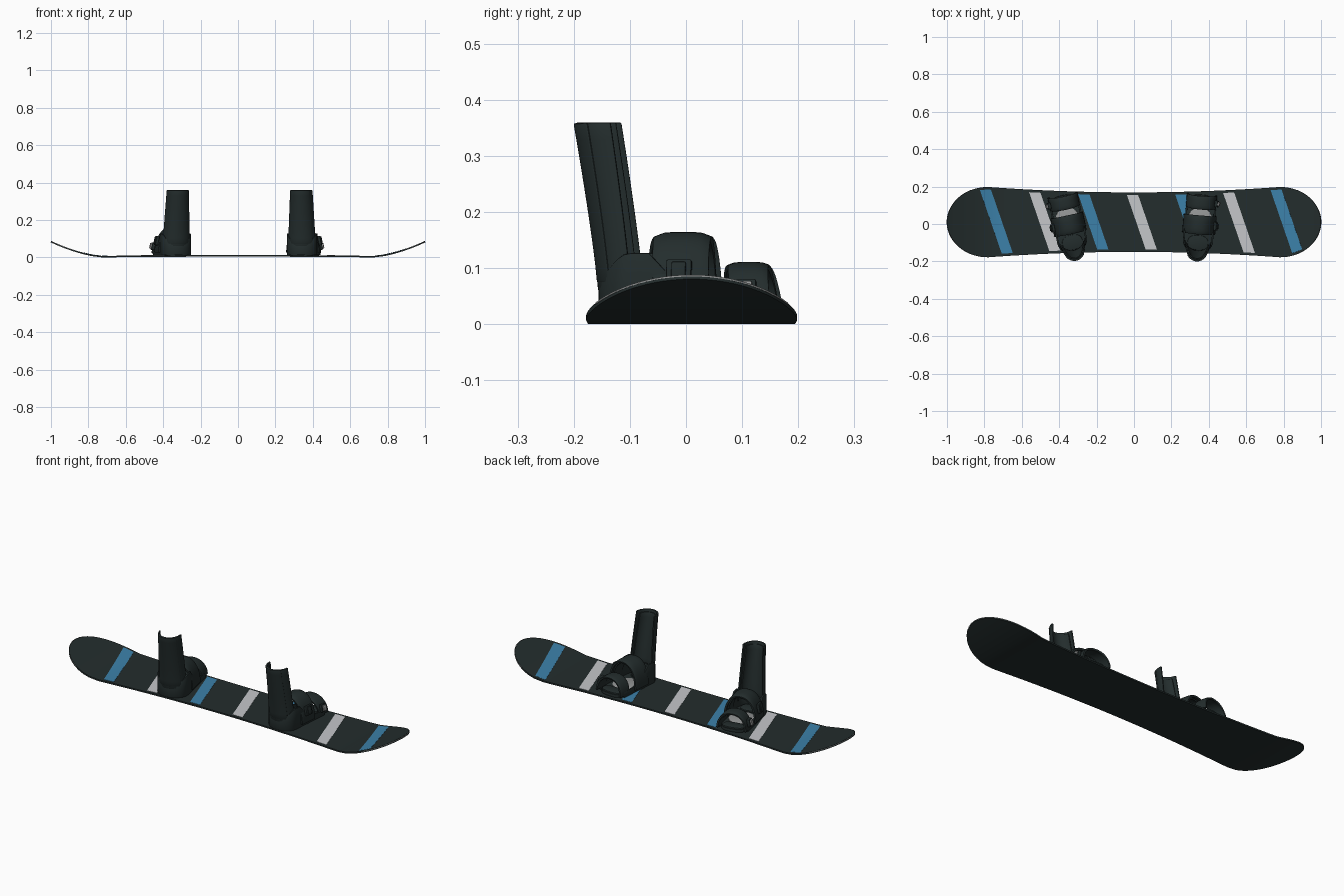
import bpy, bmesh
from math import sin, cos, pi, sqrt, radians
from mathutils import Matrix, Vector

cube = bpy.data.objects.get("Cube")
if cube:
    bpy.data.objects.remove(cube)


def material(name, rgb):
    m = bpy.data.materials.new(name)
    m.use_nodes = True
    m.diffuse_color = (*rgb, 1)
    node = next(n for n in m.node_tree.nodes if n.type == 'BSDF_PRINCIPLED')
    node.inputs["Base Color"].default_value = (*rgb, 1)
    node.inputs["Roughness"].default_value = 0.6
    return m


DARK = material("dark slate", (0.017, 0.026, 0.026))
BLUE = material("blue", (0.045, 0.22, 0.40))
WHITE = material("off white", (0.56, 0.57, 0.59))
GREY = material("grey", (0.30, 0.31, 0.31))


def finish(name, bm, mat, place, thick=0, bevel=0):
    mesh = bpy.data.meshes.new(name)
    bm.to_mesh(mesh)
    bm.free()
    mesh.materials.append(mat)
    ob = bpy.data.objects.new(name, mesh)
    bpy.context.collection.objects.link(ob)
    ob.matrix_world = place
    if thick:
        s = ob.modifiers.new("thickness", 'SOLIDIFY')
        s.thickness, s.offset = thick, 0
    if bevel:
        b = ob.modifiers.new("bevel", 'BEVEL')
        b.width, b.segments, b.limit_method = bevel, 2, 'ANGLE'
        b.angle_limit = radians(40)
    bpy.ops.object.select_all(action='DESELECT')
    ob.select_set(True)
    bpy.context.view_layer.objects.active = ob
    bpy.ops.object.convert(target='MESH')
    bpy.ops.object.shade_smooth_by_angle(angle=radians(35))
    return ob


def sheet(name, rows, mat, place=Matrix(), thick=0, bevel=0):
    """Skin a grid of points into a sheet."""
    bm = bmesh.new()
    grid = [[bm.verts.new(p) for p in row] for row in rows]
    for a, b in zip(grid, grid[1:]):
        for i in range(len(a) - 1):
            bm.faces.new((a[i], a[i + 1], b[i + 1], b[i]))
    return finish(name, bm, mat, place, thick, bevel)


def slab(name, hw, hl, yc, z0, z1, power, mat, place, bevel=0):
    """Extruded superellipse plate."""
    bm = bmesh.new()
    pts = []
    for i in range(40):
        c, s = cos(i * pi / 20), sin(i * pi / 20)
        x = hw * abs(c) ** (2 / power) * (1 if c > 0 else -1)
        y = hl * abs(s) ** (2 / power) * (1 if s > 0 else -1)
        pts.append(bm.verts.new((x, yc + y, z0)))
    face = bm.faces.new(pts)
    top = bmesh.ops.extrude_face_region(bm, geom=[face])["geom"]
    bmesh.ops.translate(bm, vec=(0, 0, z1 - z0),
                        verts=[v for v in top if isinstance(v, bmesh.types.BMVert)])
    bmesh.ops.recalc_face_normals(bm, faces=bm.faces)
    return finish(name, bm, mat, place, bevel=bevel)


def box(name, size, centre, mat, place, tilt=0):
    bm = bmesh.new()
    bmesh.ops.create_cube(bm, size=1, matrix=Matrix.Translation(centre)
                          @ Matrix.Rotation(tilt, 4, 'Y') @ Matrix.Diagonal((*size, 1)))
    return finish(name, bm, mat, place, bevel=0.003)


# Board: sidecut outline, slight camber and upturned round tips
YC, SHOULDER, THICK = 0.01, 0.78, 0.008


def half_width(x):
    x = abs(x)
    if x <= SHOULDER:
        return 0.159 + 0.029 * (x / SHOULDER) ** 2
    t = (x - SHOULDER) / (1 - SHOULDER)
    return max(0.008, 0.188 * sqrt(max(0, 1 - t * t)))


def rise(x):
    x = abs(x)
    if x < 0.72:
        return 0.004 + 0.004 * (1 - (x / 0.72) ** 2)
    return 0.004 + 0.08 * ((x - 0.72) / 0.28) ** 1.6


half = [i * SHOULDER / 16 for i in range(16)]
half += [SHOULDER + (1 - SHOULDER) * sin(i * pi / 36) for i in range(19)]
stations = [-x for x in reversed(half[1:])] + half
sheet("board", [[(x, YC + half_width(x) * k / 4, rise(x)) for k in range(-4, 5)]
                for x in stations], DARK, thick=THICK)

# Pale edge strip around each tip
for side, label in ((1, "left"), (-1, "right")):
    tip = [x for x in half if x > 0.86]
    path = [(x, -1) for x in tip] + [(x, 1) for x in reversed(tip)]
    sheet(label + "_tip_edge",
          [[(side * (x + 0.0005), YC + s * (half_width(x) + 0.0005), rise(x) + dz)
            for dz in (0.001, 0.004)] for x, s in path], GREY, thick=0.001)

# Slanted stripes lying on the deck
for n in range(7):
    mid = -0.735 + 0.259 * n
    rows = []
    for k in range(25):
        row = []
        for dx in (-0.03, -0.015, 0, 0.015, 0.03):
            v = -1 + k / 12
            y = v * 0.165
            for _ in range(3):
                x = mid + dx - 0.344 * y
                y = v * (half_width(x) - 0.014)
            row.append((x, YC + y, rise(x) + THICK / 2 + 0.001))
        rows.append(row)
    sheet("stripe_%d" % (n + 1), rows, WHITE if n % 2 else BLUE, thick=0.001)


def strap(name, hw, z0, height, y0, y1, lean, mat, place, thick, squash=0.9):
    """Arched band over the foot, tapering toward its edges."""
    rows = []
    for k in range(7):
        t = k / 6
        bulge = 1 - 0.06 * (2 * t - 1) ** 4
        row = []
        for i in range(25):
            a = pi * i / 24
            c, s = cos(a), sin(a)
            x = hw * abs(c) ** squash * (1 if c > 0 else -1)
            row.append((x, y0 + (y1 - y0) * t + lean * (1 - s), z0 + height * bulge * s ** squash))
        rows.append(row)
    return sheet(name, rows, mat, place, thick, bevel=0.002)


def binding(label, x, angle, side):
    place = Matrix.Translation((x, 0, 0)) @ Matrix.Rotation(radians(angle), 4, 'Z')
    slab(label + "_baseplate", 0.078, 0.152, 0.005, 0.008, 0.026, 3.5, DARK, place, 0.004)
    slab(label + "_footbed_disc", 0.066, 0.07, 0.02, 0.02, 0.029, 2, GREY, place, 0.002)
    slab(label + "_toe_pad", 0.06, 0.032, 0.122, 0.024, 0.034, 2.6, DARK, place, 0.003)
    slab(label + "_heel_pad", 0.055, 0.04, -0.1, 0.024, 0.034, 2.4, DARK, place, 0.003)

    # Heel cup: U-shaped wall, tallest beside the ankle
    path = [(0.076, y, h) for y, h in ((0.13, 0.04), (0.06, 0.045), (0.0, 0.06),
                                       (-0.03, 0.095), (-0.06, 0.127), (-0.09, 0.127))]
    arc = []
    for i in range(1, 16):
        a = pi * i / 16
        arc.append((0.076 * cos(a), -0.092 - 0.06 * sin(a), 0.075 + 0.052 * abs(cos(a)) ** 3))
    path += arc + [(-px, y, h) for px, y, h in reversed(path)]
    sheet(label + "_heel_cup", [[(px, y, 0.012 + (h - 0.012) * k / 2) for k in range(3)]
                                for px, y, h in path], DARK, place, 0.009, 0.002)

    # Highback: tall curved shell leaning outward, with an inner liner
    def shell(part, inset, z0, z1, span, thick):
        rows = []
        for k in range(11):
            t = k / 10
            hw = 0.071 - 0.015 * t - inset
            front = -0.092 - 0.038 * t ** 1.2
            depth = 0.061 + 0.004 * t - inset
            row = []
            for i in range(25):
                a = pi / 2 + span * (i / 12 - 1)
                row.append((hw * cos(a), front - depth * sin(a), z0 + (z1 - z0) * t))
            rows.append(row)
        sheet(label + part, rows, DARK, place, thick, 0.002)

    shell("_highback", 0, 0.06, 0.359, pi / 2, 0.008)
    shell("_highback_spine", -0.003, 0.075, 0.358, pi / 3.4, 0.006)
    shell("_highback_liner", 0.007, 0.08, 0.345, pi / 2.4, 0.008)

    # Straps with buckles on the outer side
    strap(label + "_ankle_strap", 0.083, 0.025, 0.134, -0.055, 0.045, 0.004, DARK, place, 0.011)
    strap(label + "_ankle_strap_pad", 0.074, 0.03, 0.121, -0.04, 0.03, 0.004, DARK, place, 0.008)
    strap(label + "_toe_strap", 0.076, 0.022, 0.084, 0.078, 0.148, 0.012, DARK, place, 0.01)
    tilt = side * radians(12)
    box(label + "_ankle_buckle", (0.014, 0.045, 0.05), (side * 0.088, -0.005, 0.09), DARK, place, -tilt)
    box(label + "_ankle_lever", (0.006, 0.026, 0.04), (side * 0.097, -0.005, 0.092), DARK, place, -tilt)
    box(label + "_toe_buckle", (0.016, 0.035, 0.04), (side * 0.083, 0.115, 0.06), DARK, place, -tilt)
    box(label + "_toe_lever", (0.01, 0.022, 0.03), (side * 0.094, 0.115, 0.062), GREY, place, -tilt)


binding("right", -0.35, 12, -1)
binding("left", 0.35, -5, 1)
